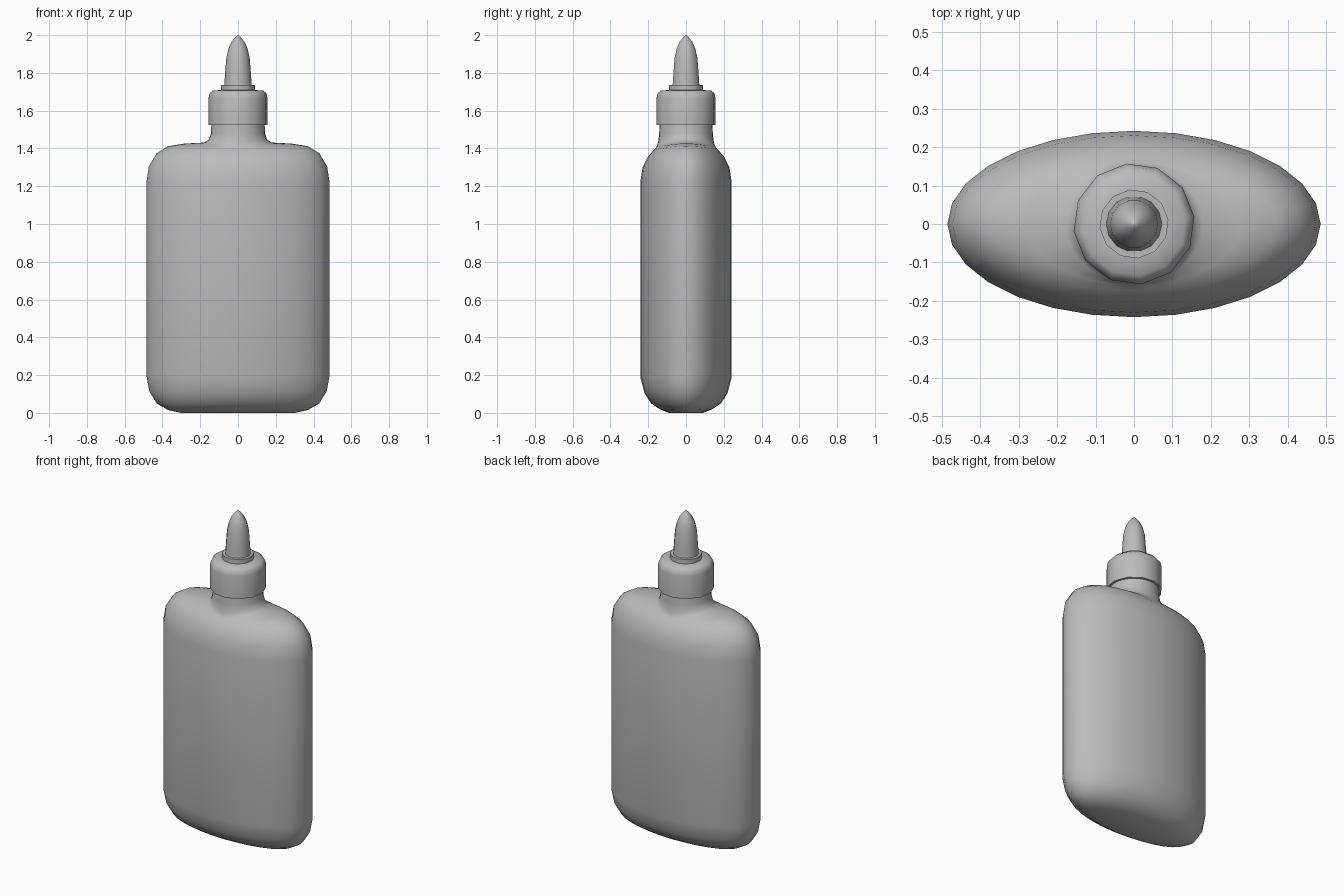
import bpy, bmesh, math

cube = bpy.data.objects.get("Cube")
if cube:
    bpy.data.objects.remove(cube, do_unlink=True)

grey = bpy.data.materials.new("plain grey")
grey.use_nodes = True
COLOR = (0.5, 0.5, 0.5, 1)
grey.diffuse_color = COLOR
grey.node_tree.nodes["Principled BSDF"].inputs["Base Color"].default_value = COLOR


def loft(name, rings, sides, phase=0.0):
    """Skin elliptical rings (rx, ry, z at x ends, z at y ends) and cap both ends."""
    bm = bmesh.new()
    loops = []
    for rx, ry, zx, zy in rings:
        loop = []
        for i in range(sides):
            a = math.tau * i / sides + phase
            c, s = math.cos(a), math.sin(a)
            loop.append(bm.verts.new((rx * c, ry * s, zx * c * c + zy * s * s)))
        loops.append(loop)
    for low, high in zip(loops, loops[1:]):
        for i in range(sides):
            j = (i + 1) % sides
            bm.faces.new((low[i], low[j], high[j], high[i]))
    bm.faces.new(loops[0][::-1])
    bm.faces.new(loops[-1])
    bmesh.ops.remove_doubles(bm, verts=bm.verts, dist=0.0005)
    bmesh.ops.recalc_face_normals(bm, faces=bm.faces)
    mesh = bpy.data.meshes.new(name)
    bm.to_mesh(mesh)
    bm.free()
    mesh.materials.append(grey)
    obj = bpy.data.objects.new(name, mesh)
    bpy.context.collection.objects.link(obj)
    bpy.ops.object.select_all(action="DESELECT")
    obj.select_set(True)
    bpy.context.view_layer.objects.active = obj
    bpy.ops.object.shade_smooth_by_angle(angle=math.radians(50))
    return obj


def turned(name, profile, sides, phase=0.0):
    """Round part from (radius, z) pairs."""
    return loft(name, [(r, r, z, z) for r, z in profile], sides, phase)


# Oval bottle with rounded base, sagging shoulders and flared round neck
loft("bottle_body", [
    (0.30, 0.09, 0, 0),
    (0.37, 0.14, 0.015, 0.02),
    (0.43, 0.185, 0.05, 0.05),
    (0.47, 0.22, 0.115, 0.105),
    (0.485, 0.242, 0.2, 0.19),
    (0.485, 0.242, 1.22, 1.22),
    (0.472, 0.23, 1.305, 1.30),
    (0.43, 0.20, 1.375, 1.36),
    (0.37, 0.172, 1.412, 1.39),
    (0.28, 0.159, 1.426, 1.403),
    (0.18, 0.154, 1.431, 1.414),
    (0.155, 0.148, 1.446, 1.432),
    (0.143, 0.142, 1.48, 1.475),
    (0.14, 0.14, 1.55, 1.55),
], 28)

# Screw cap with a rounded top edge
turned("screw_cap", [
    (0.13, 1.525), (0.158, 1.525), (0.158, 1.665),
    (0.152, 1.69), (0.135, 1.706), (0.08, 1.71),
], 12, math.radians(7))

# Collar at the foot of the nozzle
turned("nozzle_collar", [(0.09, 1.70), (0.09, 1.737), (0.06, 1.737)], 12, math.radians(7))

# Tapered nozzle with a pointed tip
turned("nozzle", [
    (0.073, 1.73), (0.068, 1.80), (0.062, 1.88), (0.05, 1.93),
    (0.034, 1.965), (0.014, 1.99), (0.002, 2.0),
], 14)
